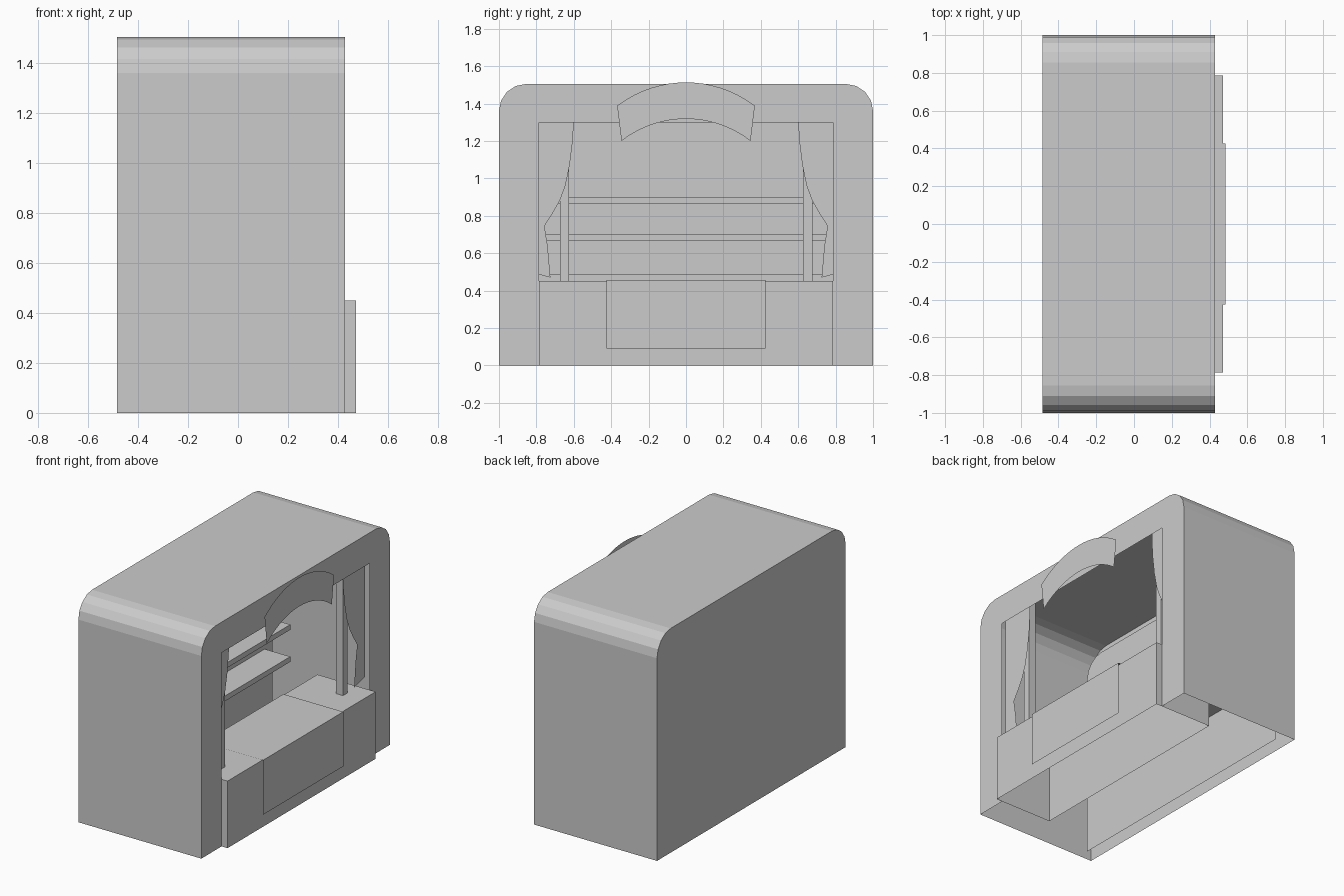
import bpy
import bmesh
from math import sin, cos, pi
from mathutils import Vector

cube = bpy.data.objects.get("Cube")
if cube:
    bpy.data.objects.remove(cube, do_unlink=True)

grey = bpy.data.materials.new("plain_grey")
grey.use_nodes = True
GREY = (0.6, 0.6, 0.6, 1)
grey.diffuse_color = GREY
grey.node_tree.nodes["Principled BSDF"].inputs["Base Color"].default_value = GREY


def finish(name, bm):
    mesh = bpy.data.meshes.new(name)
    bm.to_mesh(mesh)
    bm.free()
    mesh.materials.append(grey)
    obj = bpy.data.objects.new(name, mesh)
    bpy.context.scene.collection.objects.link(obj)
    return obj


def add_sheet(bm, x, outline):
    """Flat upright face at depth x from (y, z) points."""
    return bm.faces.new([bm.verts.new((x, y, z)) for y, z in outline])


def sheet(name, x, outline):
    bm = bmesh.new()
    face = add_sheet(bm, x, outline)
    face.normal_update()
    if face.normal.x < 0:
        face.normal_flip()
    return finish(name, bm)


def box(name, low, high, open_bottom=False):
    bm = bmesh.new()
    bmesh.ops.create_cube(bm, size=1)
    low, high = Vector(low), Vector(high)
    for v in bm.verts:
        v.co = (low + high) / 2 + v.co * (high - low)
    if open_bottom:
        bm.normal_update()
        under = [f for f in bm.faces if f.normal.z < -0.9]
        bmesh.ops.delete(bm, geom=under, context='FACES')
    return finish(name, bm)


def rounded_outline(half, top, radius, steps=4):
    """Open-bottomed booth profile, from the -y foot over to the +y foot."""
    arc = [(half - radius + radius * cos(a), top - radius + radius * sin(a))
           for a in (i * pi / 2 / steps for i in range(steps + 1))]
    right = [(half, 0)] + arc
    return [(-y, z) for y, z in right] + right[::-1]


# Booth shell: thin walls, open underneath, with a front doorway to the floor
BACK, FRONT = -0.485, 0.428
OPEN_Y, OPEN_Z = 0.785, 1.3
profile = rounded_outline(1, 1.505, 0.145)
doorway = [(OPEN_Y, 0), (OPEN_Y, OPEN_Z), (-OPEN_Y, OPEN_Z), (-OPEN_Y, 0)]
bm = bmesh.new()
add_sheet(bm, BACK, profile)
add_sheet(bm, FRONT, profile + doorway)
for (y0, z0), (y1, z1) in zip(profile, profile[1:]):
    bm.faces.new([bm.verts.new(p) for p in (
        (BACK, y0, z0), (FRONT, y0, z0), (FRONT, y1, z1), (BACK, y1, z1))])
bmesh.ops.remove_doubles(bm, verts=bm.verts, dist=0.0001)
bmesh.ops.recalc_face_normals(bm, faces=bm.faces)
finish("booth_shell", bm)

# Inner back panel
sheet("back_panel", -0.39, [(y * 0.925, z * 0.925) for y, z in profile])

# Shelves on the back panel
for i, top in enumerate((0.485, 0.70, 0.90)):
    box(f"shelf_{i + 1}", (-0.39, -0.84, top - 0.035), (-0.2, 0.84, top))

# Counter and the cloth draped over it
box("counter", (0.04, -OPEN_Y, 0), (0.472, OPEN_Y, 0.45), open_bottom=True)
bm = bmesh.new()
rows = [[bm.verts.new((x, y, z)) for y in (-0.425, 0.425)]
        for x, z in ((0.04, 0.456), (0.484, 0.456), (0.484, 0.09))]
for a, b in zip(rows, rows[1:]):
    bm.faces.new((a[0], b[0], b[1], a[1]))
finish("counter_cloth", bm)

# Posts and gathered curtains on both sides
curtain = [(0.84, 1.4), (0.597, 1.4), (0.6, 1.3), (0.606, 1.2), (0.622, 1.07),
           (0.645, 0.96), (0.675, 0.88), (0.715, 0.81), (0.757, 0.745),
           (0.74, 0.64), (0.725, 0.47), (0.84, 0.5)]
for side, s in (("left", 1), ("right", -1)):
    y0, y1 = sorted((s * 0.625, s * 0.675))
    box(f"post_{side}", (0.29, y0, 0.45), (0.342, y1, 1.5))
    sheet(f"curtain_{side}", 0.355, [(s * y, z) for y, z in curtain])


# Arched sign board over the doorway
def arc(half, end, peak, steps=16):
    rise = peak - end
    r = (half * half + rise * rise) / (2 * rise)
    ys = [half * (2 * i / steps - 1) for i in range(steps + 1)]
    return [(y, peak - r + (r * r - y * y) ** 0.5) for y in ys]


sheet("arched_sign", 0.455, arc(0.368, 1.388, 1.513) + arc(0.345, 1.2, 1.318)[::-1])
